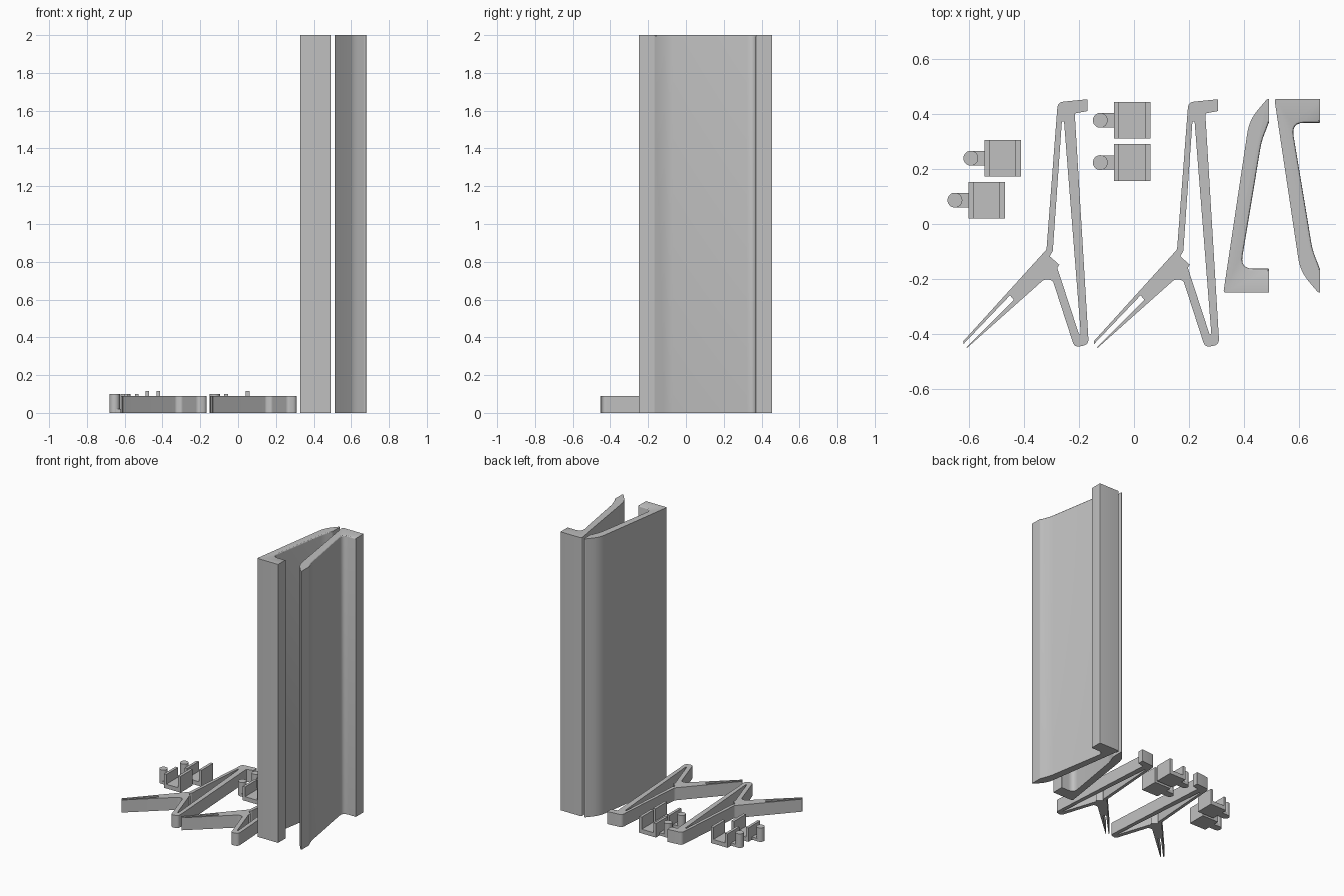
import bpy, bmesh, math
from mathutils import Vector

old = bpy.data.objects.get("Cube")
if old:
    bpy.data.objects.remove(old, do_unlink=True)

grey = bpy.data.materials.new("plain grey")
grey.use_nodes = True
grey.diffuse_color = (0.53, 0.53, 0.53, 1)
grey.node_tree.nodes["Principled BSDF"].inputs["Base Color"].default_value = (0.53, 0.53, 0.53, 1)


def add_object(name, mesh):
    mesh.materials.clear()
    mesh.materials.append(grey)
    ob = bpy.data.objects.new(name, mesh)
    bpy.context.collection.objects.link(ob)
    bpy.ops.object.select_all(action='DESELECT')
    ob.select_set(True)
    bpy.context.view_layer.objects.active = ob
    bpy.ops.object.shade_smooth_by_angle(angle=math.radians(25))


def rounded(points):
    """Turn (x, y, radius) corners into an outline with rounded corners."""
    out = []
    for i, (x, y, r) in enumerate(points):
        p = Vector((x, y))
        a = Vector(points[i - 1][:2]) - p
        b = Vector(points[(i + 1) % len(points)][:2]) - p
        if r == 0:
            out.append(p)
            continue
        cut = min(r / math.tan(a.angle(b) / 2), a.length * 0.48, b.length * 0.48)
        start, end = p + a.normalized() * cut, p + b.normalized() * cut
        for k in range(7):
            t = k / 6
            out.append(start * (1 - t) ** 2 + p * 2 * t * (1 - t) + end * t ** 2)
    return out


# Tall rails: one hooked profile, the second mirrored front to back beside it
RAIL = [(.512, .456, .008), (.679, .456, .004), (.679, .369, .004), (.574, .369, .04),
        (.651, -.095, .25), (.679, -.167, .02), (.679, -.252, .005), (.668, -.246, .01),
        (.606, -.172, .25)]


def rail(name, mirrored):
    bm = bmesh.new()
    face = bm.faces.new([bm.verts.new((p.x, p.y, 0)) for p in rounded(RAIL)])
    top = bmesh.ops.extrude_face_region(bm, geom=[face])
    bmesh.ops.translate(bm, vec=(0, 0, 2), verts=[g for g in top["geom"] if isinstance(g, bmesh.types.BMVert)])
    bmesh.ops.recalc_face_normals(bm, faces=bm.faces)
    # Soften the top edge along the hollow side
    soft = []
    for e in bm.edges:
        mid = (e.verts[0].co + e.verts[1].co) / 2
        if mid.z > 1.9 and -.17 < mid.y < .372 and mid.x > .56 + (.36 - mid.y) * .12 and mid.x < .678:
            soft.append(e)
    bmesh.ops.bevel(bm, geom=soft, offset=.009, segments=3, profile=.5, affect='EDGES')
    if mirrored:
        for v in bm.verts:
            v.co.x -= .186
            v.co.y = .206 - v.co.y
        bmesh.ops.reverse_faces(bm, faces=bm.faces)
    mesh = bpy.data.meshes.new(name)
    bm.to_mesh(mesh)
    bm.free()
    add_object(name, mesh)


rail("left_rail", False)
rail("right_rail", True)

# Flat brackets: hook, long triangle and split pointed arm
BRACKET = [(.305, .458, .002), (.305, .415, .002), (.258, .406, .004), (.309, -.437, .025),
           (.257, -.447, .022), (.177, -.2, .02), (.145, -.2, .02), (-.135, -.449, 0),
           (-.137, -.446, 0), (.036, -.274, 0), (.022, -.257, 0), (-.147, -.434, 0),
           (-.149, -.425, 0), (.155, -.09, .02), (.196, .447, .025)]
WINDOW = [(.211, .376, 0), (.178, -.095, .01), (.167, -.115, 0), (.202, -.146, 0),
          (.194, -.156, 0), (.273, -.398, .002), (.28, -.398, .002), (.219, .376, 0)]


def bracket(name, dx):
    curve = bpy.data.curves.new(name, 'CURVE')
    curve.dimensions = '2D'
    curve.fill_mode = 'BOTH'
    curve.extrude = .045
    for loop in (BRACKET, WINDOW):
        pts = rounded(loop)
        spline = curve.splines.new('POLY')
        spline.points.add(len(pts) - 1)
        spline.use_cyclic_u = True
        for sp, p in zip(spline.points, pts):
            sp.co = (p.x + dx, p.y - .003, 0, 1)
    temp = bpy.data.objects.new("bracket_curve", curve)
    bpy.context.collection.objects.link(temp)
    graph = bpy.context.evaluated_depsgraph_get()
    mesh = bpy.data.meshes.new_from_object(temp.evaluated_get(graph))
    bpy.data.objects.remove(temp, do_unlink=True)
    bm = bmesh.new()
    bm.from_mesh(mesh)
    bmesh.ops.remove_doubles(bm, verts=bm.verts, dist=.0002)
    bmesh.ops.translate(bm, vec=(0, 0, .045), verts=bm.verts)
    bmesh.ops.recalc_face_normals(bm, faces=bm.faces)
    bm.to_mesh(mesh)
    bm.free()
    add_object(name, mesh)


bracket("left_bracket", .002)
bracket("right_bracket", -.474)


# Small clips: channel with one taller wall, a tab and a round post
def box(bm, x0, x1, y0, y1, z0, z1):
    verts = bmesh.ops.create_cube(bm, size=1)["verts"]
    bmesh.ops.scale(bm, vec=(x1 - x0, y1 - y0, z1 - z0), verts=verts)
    bmesh.ops.translate(bm, vec=((x0 + x1) / 2, (y0 + y1) / 2, (z0 + z1) / 2), verts=verts)


def clip(name, x, y):
    bm = bmesh.new()
    h = .067
    box(bm, x, x + .133, y - h, y + h, 0, .03)
    box(bm, x, x + .019, y - h, y + h, .03, .1)
    box(bm, x + .113, x + .133, y - h, y + h, .03, .117)
    box(bm, x - .05, x, y - .026, y + .026, 0, .02)
    post = bmesh.ops.create_cone(bm, cap_ends=True, segments=32, radius1=.027, radius2=.027, depth=.1)
    bmesh.ops.translate(bm, vec=(x - .05, y, .05), verts=post["verts"])
    mesh = bpy.data.meshes.new(name)
    bm.to_mesh(mesh)
    bm.free()
    add_object(name, mesh)


for i, (x, y) in enumerate([(-.545, .24), (-.603, .087), (-.073, .378), (-.073, .224)]):
    clip(f"clip_{i + 1}", x, y)
